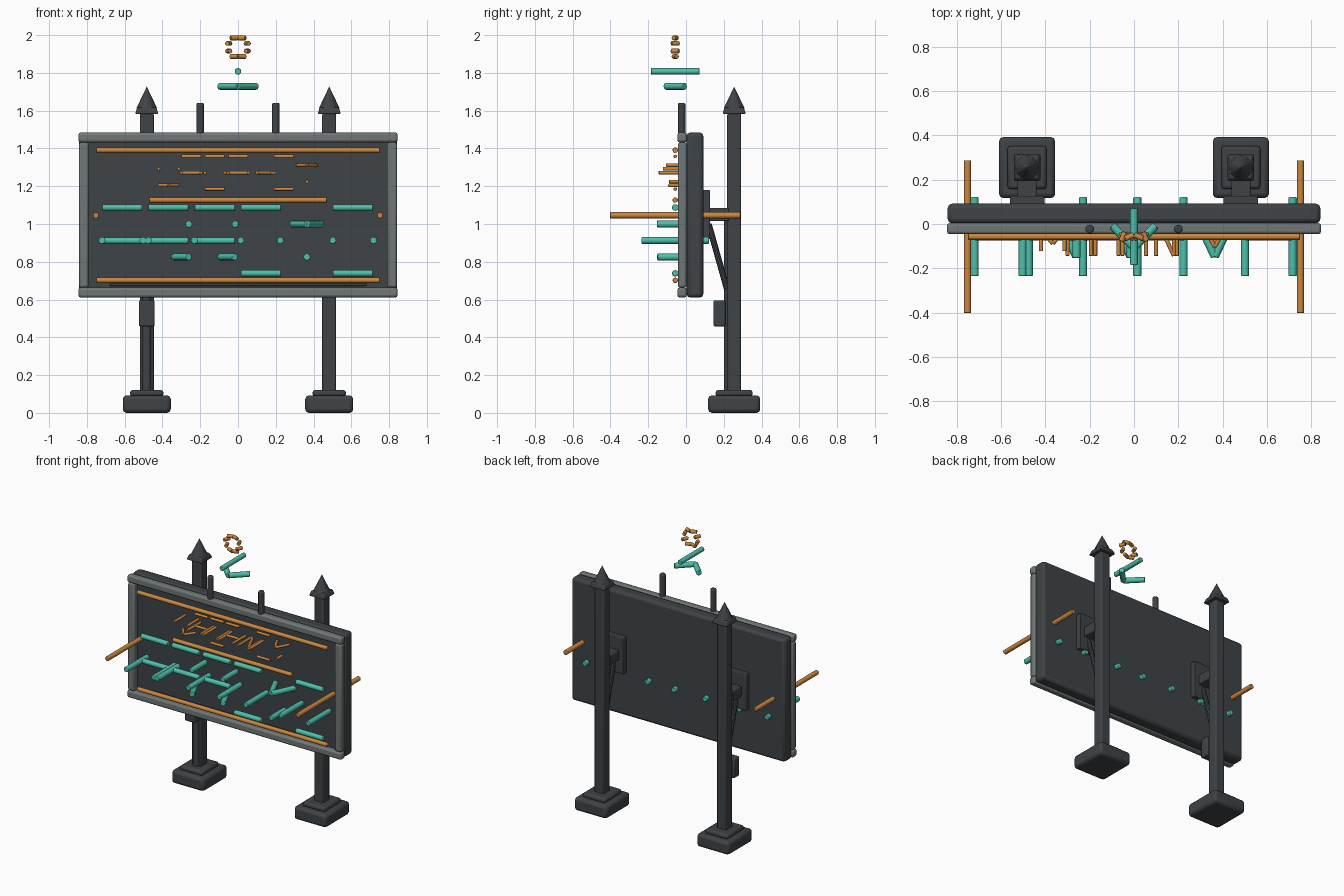
import bpy, math
from mathutils import Vector

if "Cube" in bpy.data.objects:
    bpy.data.objects.remove(bpy.data.objects["Cube"])


def material(name, rgb):
    m = bpy.data.materials.new(name)
    m.diffuse_color = (*rgb, 1)
    m.use_nodes = True
    m.node_tree.nodes["Principled BSDF"].inputs["Base Color"].default_value = m.diffuse_color
    return m


DARK = material("dark_metal", (0.050, 0.056, 0.062))
GREY = material("grey_trim", (0.16, 0.185, 0.18))
TEAL = material("teal_tube", (0.075, 0.53, 0.41))
AMBER = material("amber_tube", (0.60, 0.245, 0.05))


def finish(o, name, mat, bevel=0.0, segs=2):
    o.name = name
    o.data.materials.append(mat)
    if bevel:
        b = o.modifiers.new("bevel", 'BEVEL')
        b.width, b.segments = bevel, segs
        b.limit_method, b.angle_limit = 'ANGLE', math.radians(40)
    bpy.ops.object.shade_smooth_by_angle(angle=math.radians(35))
    return o


def box(name, x, y, z, mat=DARK, bevel=0.01):
    """Box from (min, max) ranges."""
    bpy.ops.mesh.primitive_cube_add(size=1, location=[sum(r) / 2 for r in (x, y, z)])
    o = bpy.context.object
    o.scale = [r[1] - r[0] for r in (x, y, z)]
    bpy.ops.object.transform_apply(location=False, rotation=False, scale=True)
    return finish(o, name, mat, bevel)


def rod(name, a, b, r, mat, sides=12, bevel=0.0):
    a, b = Vector(a), Vector(b)
    bpy.ops.mesh.primitive_cylinder_add(vertices=sides, radius=r, depth=(b - a).length,
                                        location=(a + b) / 2)
    o = bpy.context.object
    o.rotation_euler = (b - a).to_track_quat('Z', 'Y').to_euler()
    return finish(o, name, mat, bevel)


TUBE_Y = -0.057


def tube(name, x0, z0, x1, z1, r, mat):
    """Tube at the mean height of its ends; its rise is laid over into depth."""
    zc = (z0 + z1) / 2
    rod(name, (x0, TUBE_Y + z0 - zc, zc), (x1, TUBE_Y + z1 - zc, zc), r, mat, 12, r * 0.2)


# Sign cabinet and grey frame
box("sign_panel", (-0.842, 0.842), (0.003, 0.092), (0.610, 1.485), bevel=0.02)
for name, z in (("frame_bottom", (0.611, 0.663)), ("frame_top", (1.432, 1.484))):
    box(name, (-0.845, 0.845), (-0.046, 0.004), z, GREY, 0.012)
for s in (-1, 1):
    box("frame_side", sorted((s * 0.79, s * 0.842)), (-0.043, 0.004), (0.663, 1.432), GREY, 0.012)
    rod("top_stub", (s * 0.2, -0.023, 1.47), (s * 0.2, -0.023, 1.641), 0.02, DARK, 12, 0.008)
box("lower_lip", (-0.68, 0.68), (-0.03, 0.01), (0.673, 0.687), bevel=0.002)

# Two posts with plinths, caps and brackets
PY = 0.255
for px in (-0.483, 0.483):
    def about(h):
        return (px - h, px + h)
    box("post_base", about(0.127), (PY - 0.138, PY + 0.138), (0, 0.093), bevel=0.02)
    box("post_plinth", about(0.088), (PY - 0.098, PY + 0.098), (0.085, 0.122), bevel=0.014)
    box("post", about(0.037), (PY - 0.037, PY + 0.037), (0.11, 1.585), bevel=0.008)
    # Flared cap, square frustum
    bpy.ops.mesh.primitive_cone_add(vertices=4, radius1=0.062 * 2 ** 0.5, radius2=0.05 * 2 ** 0.5,
                                    depth=0.035, location=(px, PY, 1.6),
                                    rotation=(0, 0, math.pi / 4))
    finish(bpy.context.object, "post_cap", DARK, 0.007)
    bpy.ops.mesh.primitive_cone_add(vertices=12, radius1=0.055, radius2=0, depth=0.115,
                                    location=(px, PY, 1.67))
    o = bpy.context.object
    o.name = "post_finial"
    o.data.materials.append(DARK)
    box("bracket_plate", about(0.078), (0.085, 0.127), (0.92, 1.18), bevel=0.005)
    box("bracket_arm", about(0.043), (0.12, 0.225), (1.015, 1.085), bevel=0.005)
    rod("bracket_strut", (px, 0.12, 1.0), (px, 0.217, 0.655), 0.016, DARK, 10)

# Switch box and conduit on the left post
box("switch_box", (-0.525, -0.441), (0.145, 0.208), (0.458, 0.596), bevel=0.008)
rod("conduit", (-0.483, 0.224, 0.12), (-0.483, 0.224, 1.05), 0.023, DARK, 16)

# Amber border tubes
for x, z in ((0.75, 1.391), (0.47, 1.127), (0.75, 0.702)):
    tube("border_tube", -x, z, x, z, 0.0145, AMBER)
for x in (-0.752, 0.752):
    tube("side_tube", x, 0.701, x, 1.391, 0.0165, AMBER)

# Large teal tubes
T, M, B = 1.087, 0.912, 0.739
R = 0.0185
for x in (-0.72, -0.503, -0.475, -0.23, 0.015, 0.224, 0.502, 0.717):
    tube("teal_cross_tube", x, B - 0.004, x, T + 0.004, R, TEAL)
for z, starts in ((T, (-0.72, -0.475, -0.23, 0.015, 0.502)),
                  (M, (-0.72, -0.475, -0.23)), (B, (0.015, 0.502))):
    for x in starts:
        tube("teal_level_tube", x, z, x + 0.213, z, 0.0175, TEAL)
for x in (-0.26, -0.015):
    tube("teal_short_tube", x, M - 0.008, x, T + 0.008, R, TEAL)
    tube("teal_slant_tube", x - 0.088, M + 0.004, x, B - 0.004, R, TEAL)
for s in (-1, 1):
    tube("teal_slant_tube", 0.365 + s * 0.085, T + 0.003, 0.365, M - 0.003, R, TEAL)
tube("teal_short_tube", 0.365, B - 0.008, 0.365, M + 0.008, R, TEAL)

# Small amber tubes
T, M, B = 1.358, 1.271, 1.185
r = 0.0092
for z, starts in ((T, (-0.3, -0.175, -0.052, 0.19)), (M, (-0.3, -0.052)), (B, (-0.175, 0.19))):
    for x in starts:
        tube("amber_level_tube", x, z, x + 0.105, z, r, AMBER)
for x in (-0.3, -0.195, -0.175, -0.07, -0.052, 0.055, 0.1, 0.18, 0.193):
    tube("amber_cross_tube", x, B, x, T, r, AMBER)
tube("amber_slant_tube", 0.1, T, 0.18, B, r, AMBER)
for s in (-1, 1):
    tube("amber_short_tube", -0.367 + s * 0.053, 1.226, -0.367 + s * 0.053, T, r, AMBER)
    tube("amber_slant_tube", -0.367 + s * 0.05, 1.237, -0.367, 1.172, r, AMBER)
    tube("amber_slant_tube", 0.365 + s * 0.05, T, 0.365, 1.265, r, AMBER)
tube("amber_short_tube", 0.365, 1.192, 0.365, 1.257, r, AMBER)

# Ornament floating above the sign
for s in (-1, 1):
    tube("ornament_arm", s * 0.098, 1.779, 0, 1.679, R, TEAL)
tube("ornament_stem", 0, 1.68, 0, 1.936, 0.017, TEAL)
for k in range(8):
    a, b = k * math.pi / 4, (k + 1) * math.pi / 4
    q = 0.0575
    tube("ornament_ring", q * math.cos(a), 1.936 + q * math.sin(a),
         q * math.cos(b), 1.936 + q * math.sin(b), 0.0125, AMBER)
